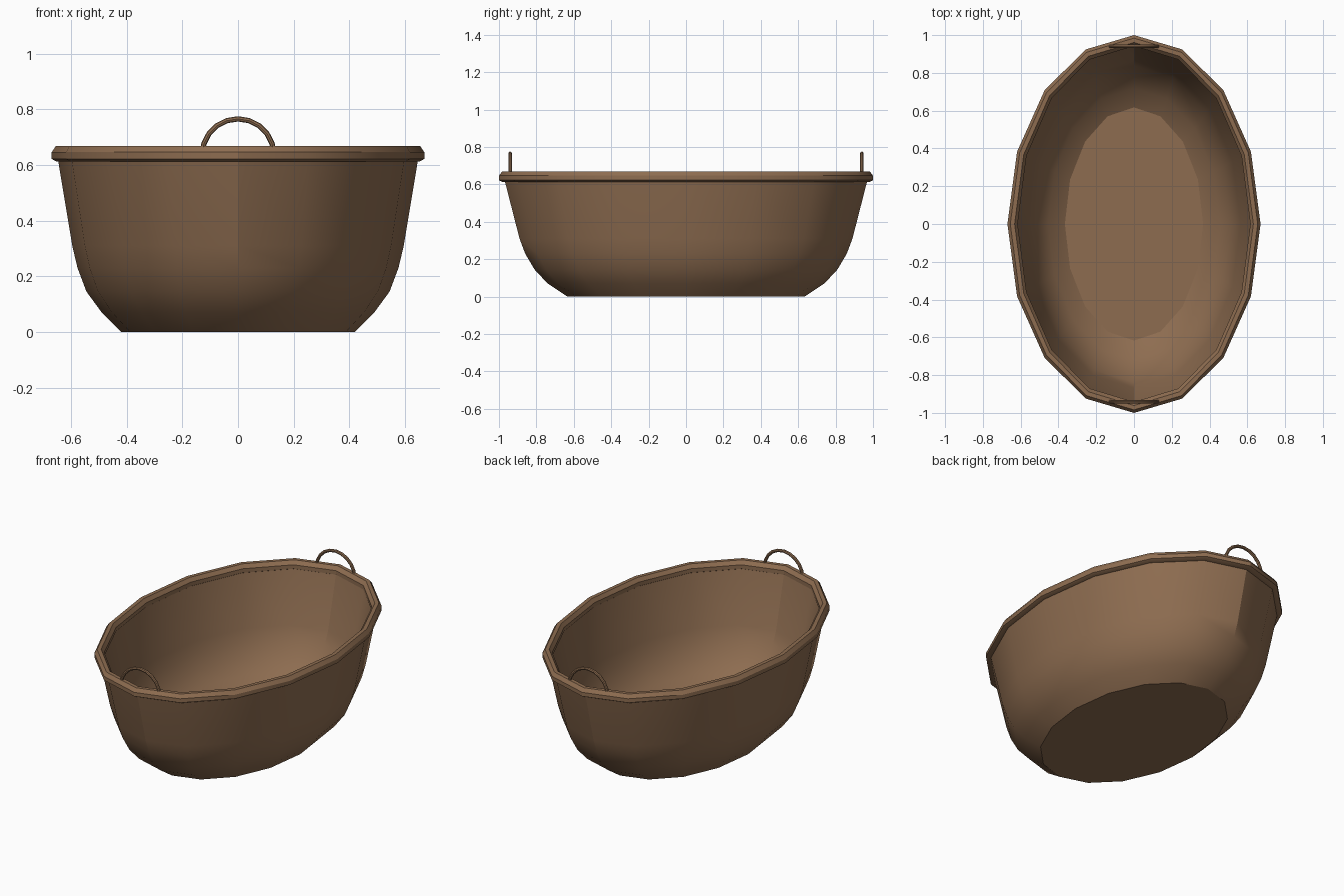
import bpy, bmesh, math

if "Cube" in bpy.data.objects:
    bpy.data.objects.remove(bpy.data.objects["Cube"])

mat = bpy.data.materials.new("wicker brown")
mat.diffuse_color = (0.27, 0.152, 0.081, 1.0)
mat.use_nodes = True
mat.node_tree.nodes["Principled BSDF"].inputs["Base Color"].default_value = mat.diffuse_color
SIDES = 16


def finish(bm, name):
    bmesh.ops.recalc_face_normals(bm, faces=bm.faces)
    mesh = bpy.data.meshes.new(name)
    bm.to_mesh(mesh)
    bm.free()
    mesh.materials.append(mat)
    ob = bpy.data.objects.new(name, mesh)
    bpy.context.collection.objects.link(ob)
    bpy.ops.object.select_all(action='DESELECT')
    ob.select_set(True)
    bpy.context.view_layer.objects.active = ob
    bpy.ops.object.shade_smooth_by_angle(angle=math.radians(30))
    return ob


def bridge(bm, a, b):
    n = len(a)
    for i in range(n):
        j = (i + 1) % n
        bm.faces.new((a[i], a[j], b[j], b[i]))


def oval_rings(name, profile, closed):
    """Stack 16-sided ovals given as (x radius, y radius, z)."""
    bm = bmesh.new()
    rings = []
    for rx, ry, z in profile:
        rings.append([bm.verts.new((rx * math.sin(k * math.tau / SIDES),
                                    ry * math.cos(k * math.tau / SIDES), z))
                      for k in range(SIDES)])
    for a, b in zip(rings, rings[1:]):
        bridge(bm, a, b)
    if closed:
        bridge(bm, rings[-1], rings[0])
    else:
        bm.faces.new(rings[0])
        bm.faces.new(rings[-1])
    return finish(bm, name)


# Basket shell: outside from the base up, then inside down to the floor
oval_rings("basket_body", [
    (0.42, 0.635, 0.0), (0.49, 0.74, 0.07), (0.545, 0.81, 0.145),
    (0.577, 0.86, 0.23), (0.596, 0.89, 0.31), (0.649, 0.972, 0.63),
    (0.622, 0.945, 0.63), (0.565, 0.868, 0.31), (0.546, 0.838, 0.24),
    (0.513, 0.787, 0.16), (0.455, 0.718, 0.085), (0.366, 0.617, 0.025)], False)

# Rim band
oval_rings("rim", [
    (0.652, 0.981, 0.612), (0.67, 1.0, 0.622), (0.67, 1.0, 0.646),
    (0.655, 0.984, 0.668), (0.632, 0.961, 0.668), (0.616, 0.942, 0.646),
    (0.616, 0.942, 0.622), (0.630, 0.955, 0.612)], True)

# Arched handles at both ends
for name, y in (("front_handle", -0.94), ("back_handle", 0.94)):
    bm = bmesh.new()
    rings = []
    for i in range(11):
        a = math.pi * i / 10
        ring = []
        for k in range(8):
            t = k * math.tau / 8
            r = 0.129 + 0.0095 * math.cos(t)
            ring.append(bm.verts.new((r * math.cos(a), y + 0.0095 * math.sin(t),
                                      0.637 + r * math.sin(a))))
        rings.append(ring)
    for a, b in zip(rings, rings[1:]):
        bridge(bm, a, b)
    bm.faces.new(rings[0])
    bm.faces.new(rings[-1])
    finish(bm, name)
